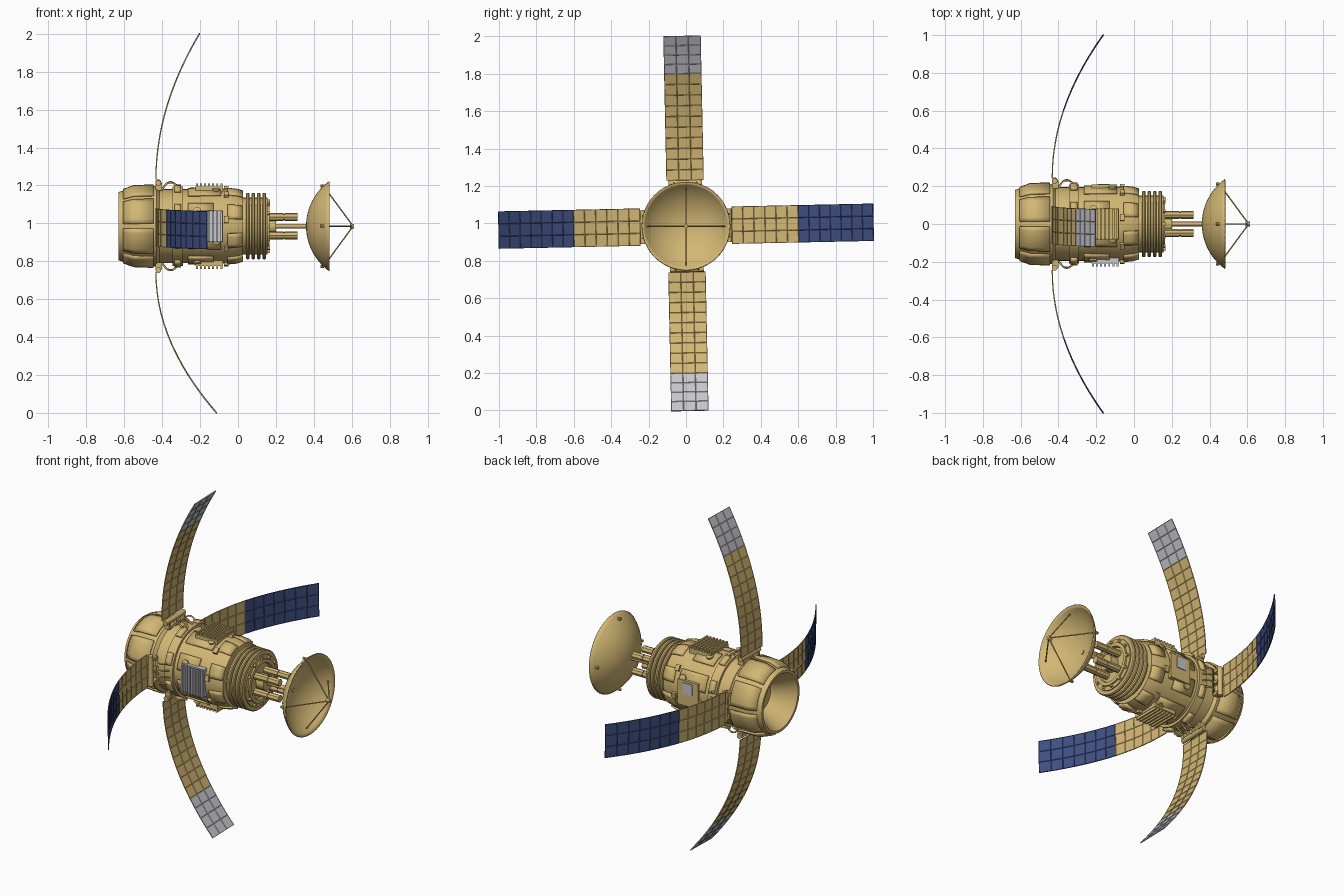
import bpy, bmesh, math
from mathutils import Matrix, Vector

cube = bpy.data.objects.get("Cube")
if cube:
    bpy.data.objects.remove(cube, do_unlink=True)

AXIS = Matrix.Translation((0, 0, 0.985))   # body axis runs along x at this height
TILT = math.radians(1.2)                   # slight roll of the wings


def material(name, rgb):
    m = bpy.data.materials.new(name)
    m.use_nodes = True
    m.diffuse_color = (*rgb, 1)
    bsdf = next(n for n in m.node_tree.nodes if n.type == 'BSDF_PRINCIPLED')
    bsdf.inputs["Base Color"].default_value = (*rgb, 1)
    return m


GOLD = material("gold foil", (0.65, 0.475, 0.175))
GREY = material("light grey", (0.57, 0.57, 0.61))
BLUE = material("solar blue", (0.05, 0.078, 0.22))


def finish(name, bm, mats, angle=0.0):
    """Turn a bmesh into an object, rolled about the body axis."""
    bmesh.ops.remove_doubles(bm, verts=bm.verts, dist=1e-5)
    bmesh.ops.recalc_face_normals(bm, faces=bm.faces)
    bm.transform(AXIS @ Matrix.Rotation(angle, 4, 'X'))
    me = bpy.data.meshes.new(name)
    bm.to_mesh(me)
    bm.free()
    ob = bpy.data.objects.new(name, me)
    bpy.context.collection.objects.link(ob)
    for m in mats:
        me.materials.append(m)
    return ob


def sweep(name, profile, mat=GOLD, seg=48, a0=0.0, a1=math.tau, thick=0.0):
    """Revolve an (x, radius) profile about the axis, fully or over an arc."""
    bm = bmesh.new()
    rows = []
    for i in range(seg + 1):
        a = a0 + (a1 - a0) * i / seg
        rows.append([bm.verts.new((x, -r * math.sin(a), r * math.cos(a))) for x, r in profile])
    for p, q in zip(rows, rows[1:]):
        for k in range(len(profile) - 1):
            bm.faces.new((p[k], p[k + 1], q[k + 1], q[k]))
    bmesh.ops.dissolve_degenerate(bm, edges=bm.edges, dist=1e-6)
    ob = finish(name, bm, [mat])
    if thick:
        mod = ob.modifiers.new("thickness", 'SOLIDIFY')
        mod.thickness, mod.offset = thick, 0
    return ob


def box(name, x0, x1, r0, r1, width, angle, mat=GOLD, side=0.0):
    """Box standing radially on the body."""
    bm = bmesh.new()
    mat4 = Matrix.Translation(((x0 + x1) / 2, side, (r0 + r1) / 2)) @ \
        Matrix.Diagonal((x1 - x0, width, r1 - r0, 1))
    bmesh.ops.create_cube(bm, size=1, matrix=mat4)
    return finish(name, bm, [mat], angle)


def rod(name, p, q, radius, angle=0.0, seg=16, mat=GOLD):
    p, q = Vector(p), Vector(q)
    bm = bmesh.new()
    rot = (q - p).to_track_quat('Z', 'Y').to_matrix().to_4x4()
    bmesh.ops.create_cone(bm, cap_ends=True, segments=seg, radius1=radius, radius2=radius,
                          depth=(q - p).length, matrix=Matrix.Translation((p + q) / 2) @ rot)
    return finish(name, bm, [mat], angle)


def wing(name, angle, tip, split, bend, tip_mat):
    """Curved solar wing: gold inner part, coloured tip, gridded on both sides."""
    root, cols = 0.245, 3
    n1, n2 = round((split - root) / 0.055), round((tip - split) / 0.055)
    steps = [root + (split - root) * i / n1 for i in range(n1)]
    steps += [split + (tip - split) * i / n2 for i in range(n2 + 1)]
    bm = bmesh.new()
    rows = []
    for s in steps:
        t = (s - root) / (tip - root)
        x = -0.43 + bend * t * t
        rows.append([bm.verts.new((x, -0.1 + 0.2 * c / cols, s)) for c in range(cols + 1)])
    for i, (p, q) in enumerate(zip(rows, rows[1:])):
        for c in range(cols):
            f = bm.faces.new((p[c], p[c + 1], q[c + 1], q[c]))
            f.material_index = 0 if i < n1 else 1
    bm.normal_update()
    bmesh.ops.solidify(bm, geom=bm.faces[:], thickness=0.006)
    tiles = [f for f in bm.faces if f.calc_area() > 0.001]
    bmesh.ops.recalc_face_normals(bm, faces=bm.faces)
    bmesh.ops.inset_individual(bm, faces=tiles, thickness=0.0025, depth=-0.002)
    return finish(name, bm, [GOLD, tip_mat], angle)


# Main hull with the hollow rear nozzle
sweep("hull", [(-.50, 0), (-.50, .09), (-.615, .155), (-.63, .165), (-.63, .18), (-.55, .208),
               (-.43, .212), (-.415, .195), (-.345, .195), (-.345, .21), (-.29, .21),
               (-.29, .195), (-.06, .198), (.0, .19), (.025, .18), (.025, .15), (.155, .15),
               (.155, .125), (.165, .125), (.165, .105), (.15, .10), (.15, 0)])
# Front bellows rings
for i in range(4):
    x = .042 + i * .029
    sweep("bellows_ring", [(x, .145), (x, .17), (x + .005, .175), (x + .014, .175),
                           (x + .019, .17), (x + .019, .145)])
for i in range(12):
    a = math.tau * i / 12
    box("front_bolt", .15, .168, .128, .142, .014, a)

# Raised curved plates around the hull
for i in range(8):
    a = math.tau * (i + .5) / 8
    sweep("skirt_plate", [(-.605, .192), (-.55, .212), (-.445, .216)], GOLD, 6, a - .33, a + .33, .01)
    sweep("belt_plate", [(-.335, .215), (-.30, .215)], GOLD, 4, a - .16, a + .16, .02)
    long = -.13 if i % 2 else -.09
    sweep("hull_plate", [(-.265, .2), (long, .202)], GOLD, 5, a - .24, a + .24, .01)
    sweep("front_cowl_tab", [(-.055, .2), (-.01, .196), (.025, .186)], GOLD, 4, a - .2, a + .2, .012)
    # Round port and small equipment box between the plates
    rod("port", (-.115 - .1 * (i % 2), 0, .19), (-.115 - .1 * (i % 2), 0, .215), .02, a)
    box("equipment_box", -.075, -.05, .19, .212, .035, a + .22)

# Finned radiators
for k, mat in ((0, GOLD), (1, GREY), (2, GOLD)):
    a = k * math.pi / 2
    box("radiator_base", -.225, -.08, .18, .21, .165, a, mat)
    for i in range(7):
        x = -.222 + i * .0215
        box("radiator_fin", x, x + .01, .20, .225, .16, a, mat)
box("side_box", -.225, -.09, .18, .208, .15, 1.5 * math.pi)
box("side_grey_plate", -.19, -.13, .2, .213, .065, 1.5 * math.pi, GREY, -.03)

# Four solar wings with hinges, brackets and hoses
wings = [("top_wing", 1.015, .815, .23, GREY), ("front_wing", 1.0, .6, .27, BLUE),
         ("bottom_wing", .985, .785, .32, GREY), ("back_wing", 1.0, .6, .27, BLUE)]
for k, (name, tip, split, bend, mat) in enumerate(wings):
    a = k * math.pi / 2 + TILT
    wing(name, a, tip, split, bend, mat)
    rod("hinge", (-.42, -.09, .23), (-.42, .09, .23), .015, a)
    for y in (-.07, 0, .07):
        box("hinge_bracket", -.435, -.40, .19, .228, .018, a, GOLD, y)
    for y in (-.06, -.02, .02, .06):
        cu = bpy.data.curves.new("hose", 'CURVE')
        cu.dimensions, cu.bevel_depth, cu.bevel_resolution = '3D', .005, 1
        cu.resolution_u = 5
        sp = cu.splines.new('BEZIER')
        pts = [(-.405, .19), (-.36, .232), (-.31, .205)]
        sp.bezier_points.add(len(pts) - 1)
        for bp, (x, r) in zip(sp.bezier_points, pts):
            bp.co = (x, y, r)
            bp.handle_left_type = bp.handle_right_type = 'AUTO'
        cu.materials.append(GOLD)
        hose = bpy.data.objects.new("hose", cu)
        hose.matrix_world = AXIS @ Matrix.Rotation(a, 4, 'X')
        bpy.context.collection.objects.link(hose)

# Antenna mast: four bars and a thin stem
for i in range(4):
    a = math.pi / 4 + i * math.pi / 2
    for x0, x1, w in ((.14, .24, .034), (.235, .25, .026), (.245, .315, .034)):
        rod("mast_bar", (x0, 0, .068), (x1, 0, .068), w * .62, a, 8)
sweep("mast_collar", [(.15, .0), (.15, .045), (.2, .045), (.2, 0)], GOLD, 24)
rod("dish_stem", (.15, 0, 0), (.37, 0, 0), .012)

# Dish, rim, feed struts and feed
R, rim = .29, .235
top = math.asin(rim / R)
sweep("dish", [(.362 + R * (1 - math.cos(top * i / 12)), R * math.sin(top * i / 12))
               for i in range(13)], thick=.006)
for i in range(4):
    a = i * math.pi / 2
    rod("feed_strut", (.447, 0, .218), (.605, 0, .003), .0035, a, 8)
    rod("strut_foot", (.435, 0, .212), (.453, 0, .212), .008, a, 8)
rod("feed", (.59, 0, 0), (.613, 0, 0), .012)

# Smooth the rounded surfaces, keep hard edges
bpy.ops.object.select_all(action='DESELECT')
for ob in bpy.context.collection.objects:
    if ob.type == 'MESH' and ob.data.materials and ob.data.materials[0] in (GOLD, GREY):
        ob.select_set(True)
        bpy.context.view_layer.objects.active = ob
bpy.ops.object.shade_smooth_by_angle(angle=math.radians(30))
